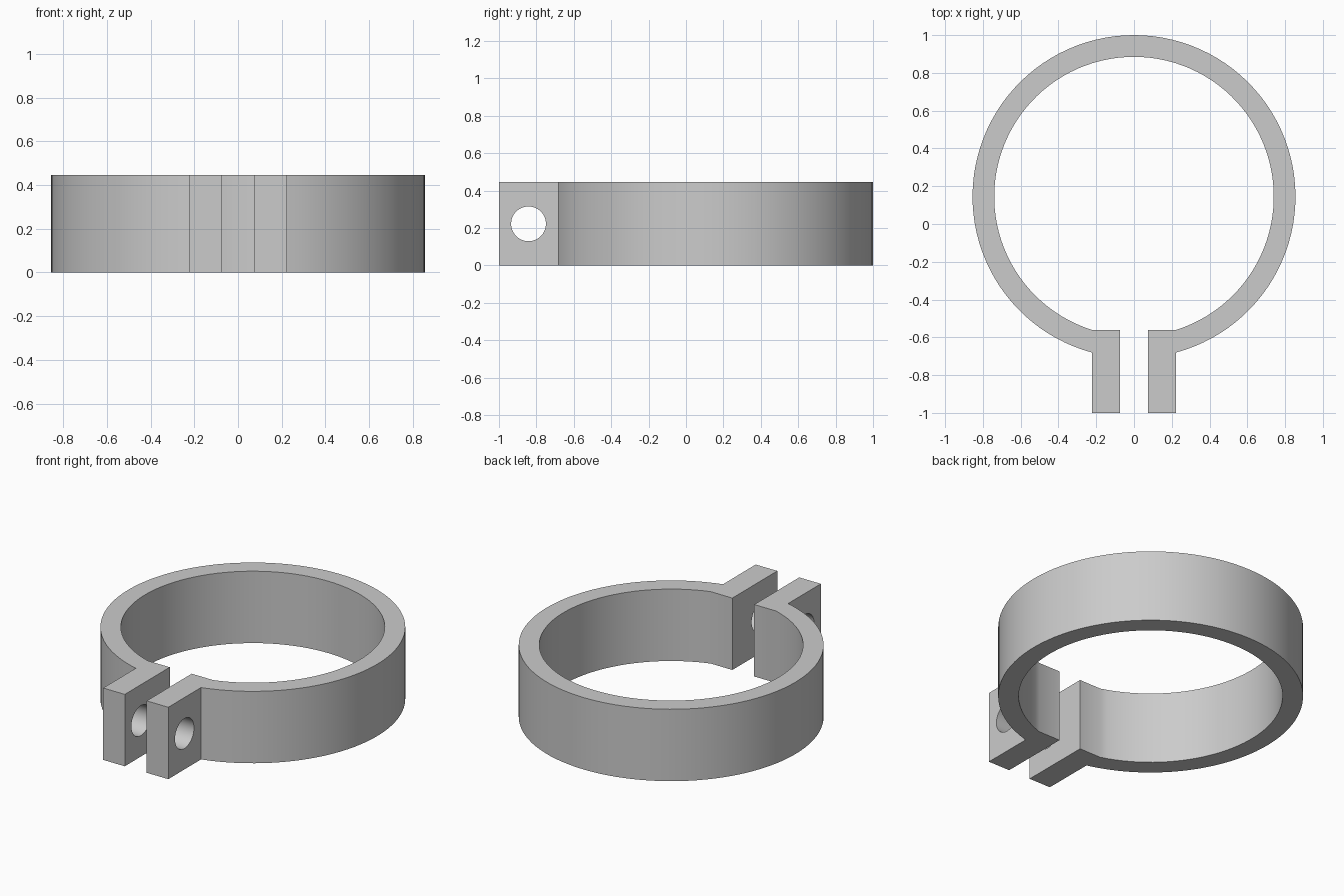
import bpy, bmesh
from math import asin, cos, sin, pi
from mathutils import Vector

cube = bpy.data.objects.get("Cube")
if cube:
    bpy.data.objects.remove(cube, do_unlink=True)

HEIGHT = 0.445
CENTRE_Y = 0.145
R_OUT, R_IN = 0.855, 0.74
EAR_IN, EAR_OUT = 0.075, 0.223
EAR_FRONT, EAR_BACK = -1.0, -0.56
HOLE_Y, HOLE_R = -0.842, 0.093
STEPS = 48

grey = bpy.data.materials.new("plain grey")
grey.use_nodes = True
grey.diffuse_color = (0.6, 0.6, 0.6, 1)
grey.node_tree.nodes["Principled BSDF"].inputs["Base Color"].default_value = (0.6, 0.6, 0.6, 1)


def arc(radius, end_x):
    """Half circle from the back of the ring round to the ear."""
    end = -pi / 2 + asin(end_x / radius)
    angles = [pi / 2 + (end - pi / 2) * i / STEPS for i in range(STEPS + 1)]
    return [(radius * cos(a), CENTRE_Y + radius * sin(a)) for a in angles]


# Half of the band and one ear as a flat outline
bm = bmesh.new()
flat = lambda p: bm.verts.new((p[0], p[1], 0))
outer = [flat(p) for p in arc(R_OUT, EAR_OUT)]
inner = [flat(p) for p in arc(R_IN, EAR_OUT)]
for i in range(STEPS):
    bm.faces.new((outer[i], inner[i], inner[i + 1], outer[i + 1]))
ear = [flat(p) for p in ((EAR_IN, EAR_BACK), (EAR_IN, EAR_FRONT), (EAR_OUT, EAR_FRONT))]
bm.faces.new([outer[-1], inner[-1]] + ear)

# Raise it to full height and open the seam at the mirror plane
raised = bmesh.ops.extrude_face_region(bm, geom=bm.faces[:], use_keep_orig=True)["geom"]
bmesh.ops.translate(bm, vec=Vector((0, 0, HEIGHT)),
                    verts=[v for v in raised if isinstance(v, bmesh.types.BMVert)])
seam = [f for f in bm.faces if all(abs(v.co.x) < 1e-4 for v in f.verts)]
bmesh.ops.delete(bm, geom=seam, context='FACES')
bmesh.ops.recalc_face_normals(bm, faces=bm.faces[:])
mesh = bpy.data.meshes.new("clamp_ring")
bm.to_mesh(mesh)
bm.free()
mesh.materials.append(grey)
ring = bpy.data.objects.new("clamp_ring", mesh)
bpy.context.collection.objects.link(ring)

# Bolt hole cutter through both ears
bpy.ops.mesh.primitive_cylinder_add(vertices=48, radius=HOLE_R, depth=1,
                                    location=(0, HOLE_Y, HEIGHT / 2), rotation=(0, pi / 2, 0))
cutter = bpy.context.object
cutter.name = "bolt_hole_cutter"
cutter.hide_render = True
cutter.data.materials.append(grey)

# Mirror, drill and shade
ring.modifiers.new("Mirror", 'MIRROR')
drill = ring.modifiers.new("Bolt hole", 'BOOLEAN')
drill.operation = 'DIFFERENCE'
drill.solver = 'EXACT'
drill.object = cutter
bpy.ops.object.select_all(action='DESELECT')
ring.select_set(True)
bpy.context.view_layer.objects.active = ring
for name in [m.name for m in ring.modifiers]:
    bpy.ops.object.modifier_apply(modifier=name)
bpy.data.objects.remove(cutter, do_unlink=True)
bpy.ops.object.shade_smooth_by_angle(angle=pi / 6)
